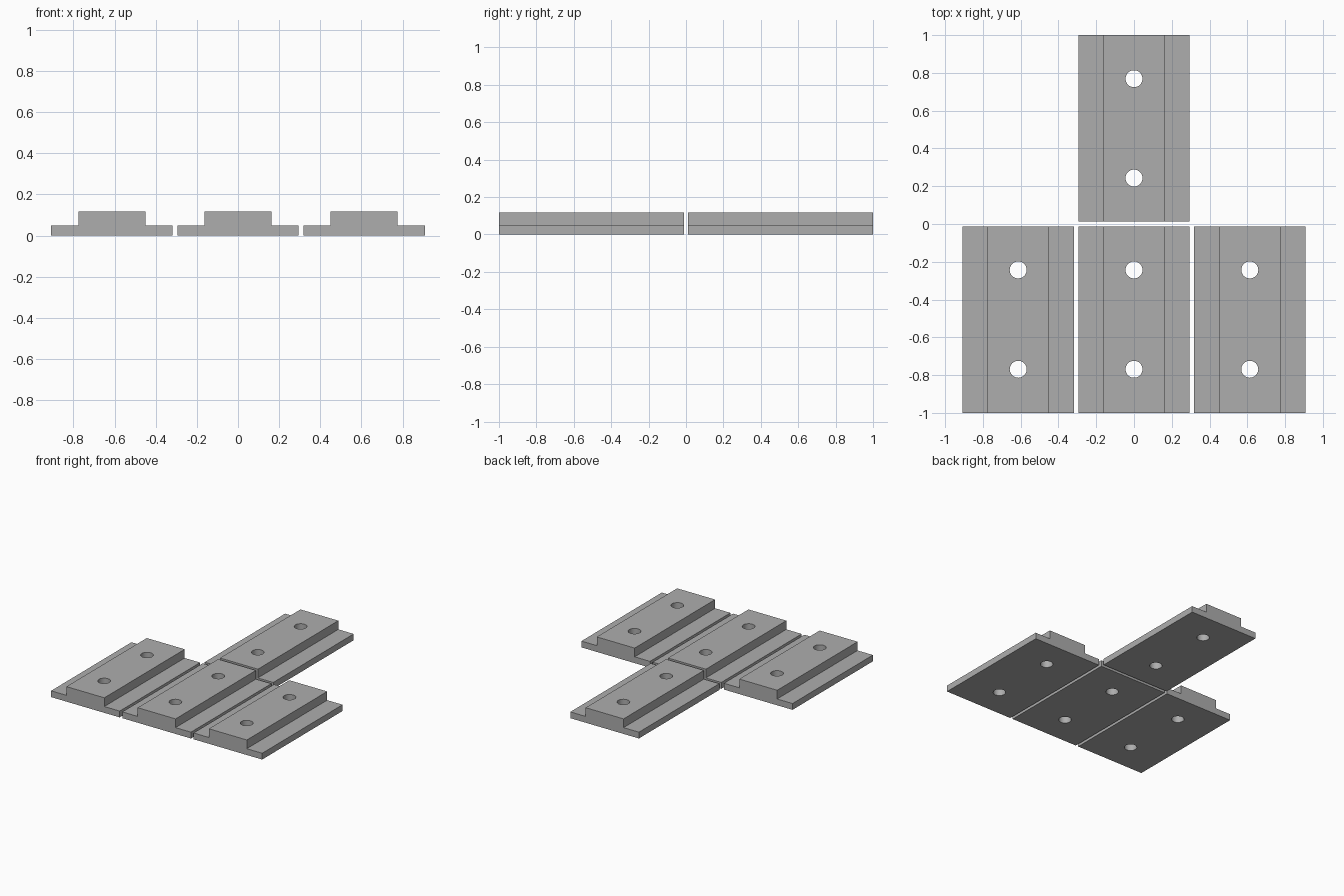
import bpy
import bmesh
import math
from mathutils import Matrix

if "Cube" in bpy.data.objects:
    bpy.data.objects.remove(bpy.data.objects["Cube"])

HALF_W, HALF_L = 0.295, 0.494       # plate footprint
RIDGE_W = 0.163                     # half width of the raised centre
FLANGE_Z, TOP_Z = 0.049, 0.117
HOLE_R, HOLE_Y = 0.045, 0.263

grey = bpy.data.materials.new("plain grey")
grey.diffuse_color = (0.42, 0.42, 0.42, 1)
grey.use_nodes = True
grey.node_tree.nodes["Principled BSDF"].inputs["Base Color"].default_value = grey.diffuse_color


def make_object(name, bm):
    bmesh.ops.recalc_face_normals(bm, faces=bm.faces)
    mesh = bpy.data.meshes.new(name)
    bm.to_mesh(mesh)
    bm.free()
    mesh.materials.append(grey)
    obj = bpy.data.objects.new(name, mesh)
    bpy.context.collection.objects.link(obj)
    return obj


# Stepped cross-section, extruded along y
right = [(HALF_W, 0), (HALF_W, FLANGE_Z), (RIDGE_W, FLANGE_Z), (RIDGE_W, TOP_Z)]
profile = right + [(-x, z) for x, z in reversed(right)]
bm = bmesh.new()
face = bm.faces.new([bm.verts.new((x, -HALF_L, z)) for x, z in profile])
ext = bmesh.ops.extrude_face_region(bm, geom=[face])
bmesh.ops.translate(bm, vec=(0, 2 * HALF_L, 0),
                    verts=[g for g in ext["geom"] if isinstance(g, bmesh.types.BMVert)])
plate = make_object("front_centre_plate", bm)

# Two vertical through holes
bm = bmesh.new()
for y in (-HOLE_Y, HOLE_Y):
    bmesh.ops.create_cone(bm, cap_ends=True, segments=32, radius1=HOLE_R, radius2=HOLE_R,
                          depth=0.4, matrix=Matrix.Translation((0, y, TOP_Z / 2)))
cutter = make_object("hole_cutter", bm)
cutter.hide_render = True
holes = plate.modifiers.new("holes", "BOOLEAN")
holes.operation = "DIFFERENCE"
holes.solver = "EXACT"
holes.object = cutter
bpy.context.view_layer.objects.active = plate
plate.select_set(True)
bpy.ops.object.modifier_apply(modifier="holes")
bpy.data.objects.remove(cutter)
bpy.ops.object.shade_smooth_by_angle(angle=math.radians(30))

# T-shaped arrangement of four identical plates
plate.location = (0, -0.506, 0)
for name, x, y in (("front_left_plate", -0.613, -0.506),
                   ("front_right_plate", 0.613, -0.506),
                   ("back_plate", 0, 0.506)):
    copy = plate.copy()
    copy.data = plate.data.copy()
    copy.name = name
    copy.location = (x, y, 0)
    bpy.context.collection.objects.link(copy)
